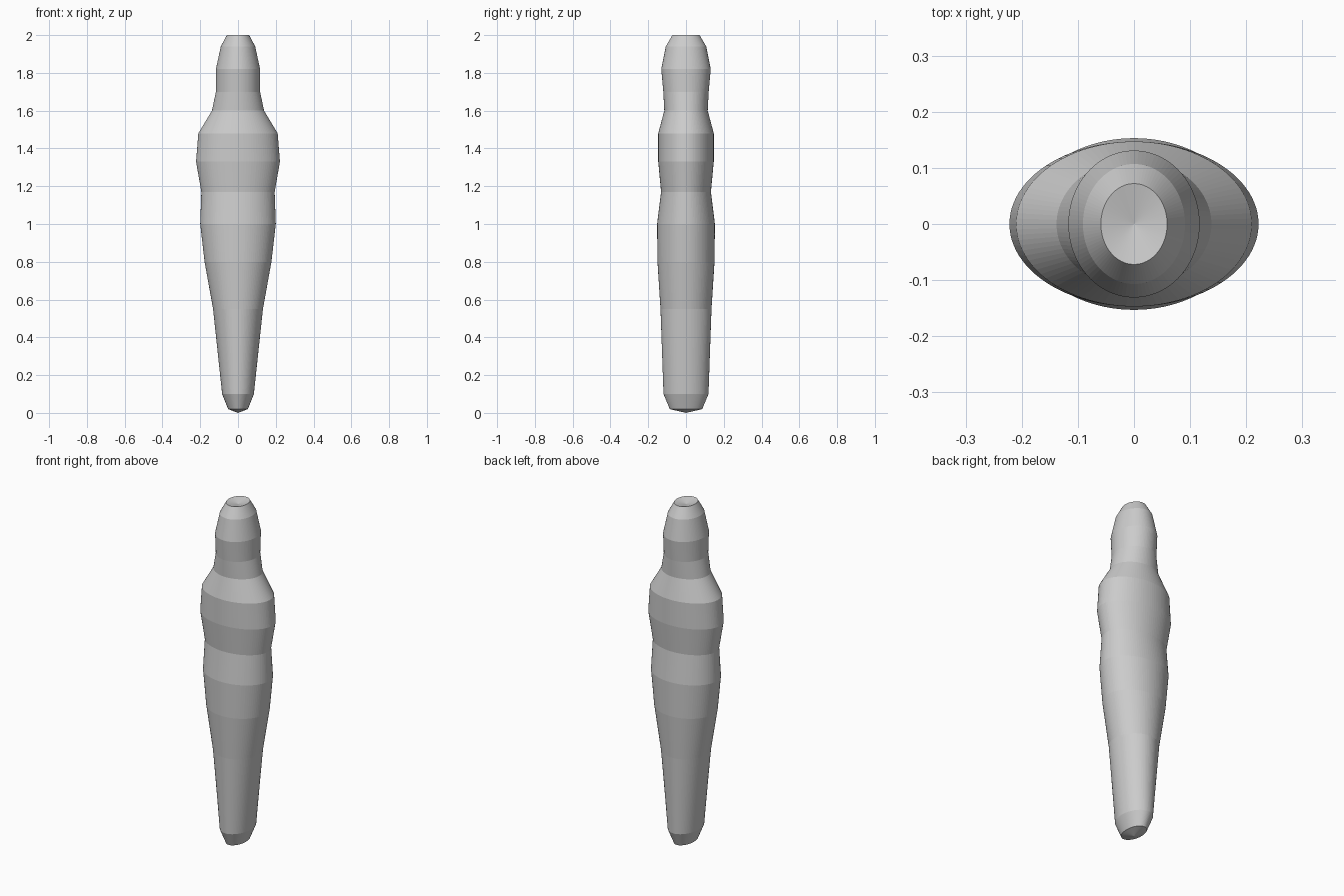
import bpy, bmesh, math

if "Cube" in bpy.data.objects:
    bpy.data.objects.remove(bpy.data.objects["Cube"])

SIDES = 96
# body profile: height, half width (x), half depth (y)
RINGS = [
    (0.02, 0.052, 0.086), (0.10, 0.084, 0.119), (0.55, 0.132, 0.135),
    (0.80, 0.177, 0.151), (1.00, 0.200, 0.153), (1.17, 0.194, 0.132),
    (1.33, 0.222, 0.147), (1.48, 0.210, 0.147), (1.60, 0.138, 0.115),
    (1.70, 0.117, 0.120), (1.82, 0.117, 0.131), (1.94, 0.091, 0.107),
    (2.00, 0.059, 0.072),
]

bm = bmesh.new()


def ring(z, rx, ry):
    angles = [2 * math.pi * i / SIDES for i in range(SIDES)]
    return [bm.verts.new((rx * math.cos(a), ry * math.sin(a), z)) for a in angles]


loops = [ring(*r) for r in RINGS]

# side bands
for low, high in zip(loops, loops[1:]):
    for i in range(SIDES):
        j = (i + 1) % SIDES
        bm.faces.new((low[i], low[j], high[j], high[i]))

# pointed underside and slightly dished top
for loop, z in ((loops[0], 0.0), (loops[-1], 1.985)):
    tip = bm.verts.new((0, 0, z))
    for i in range(SIDES):
        bm.faces.new((loop[i], loop[(i + 1) % SIDES], tip))

bmesh.ops.recalc_face_normals(bm, faces=bm.faces[:])
mesh = bpy.data.meshes.new("lofted_body")
bm.to_mesh(mesh)
bm.free()
body = bpy.data.objects.new("lofted_body", mesh)
bpy.context.collection.objects.link(body)
